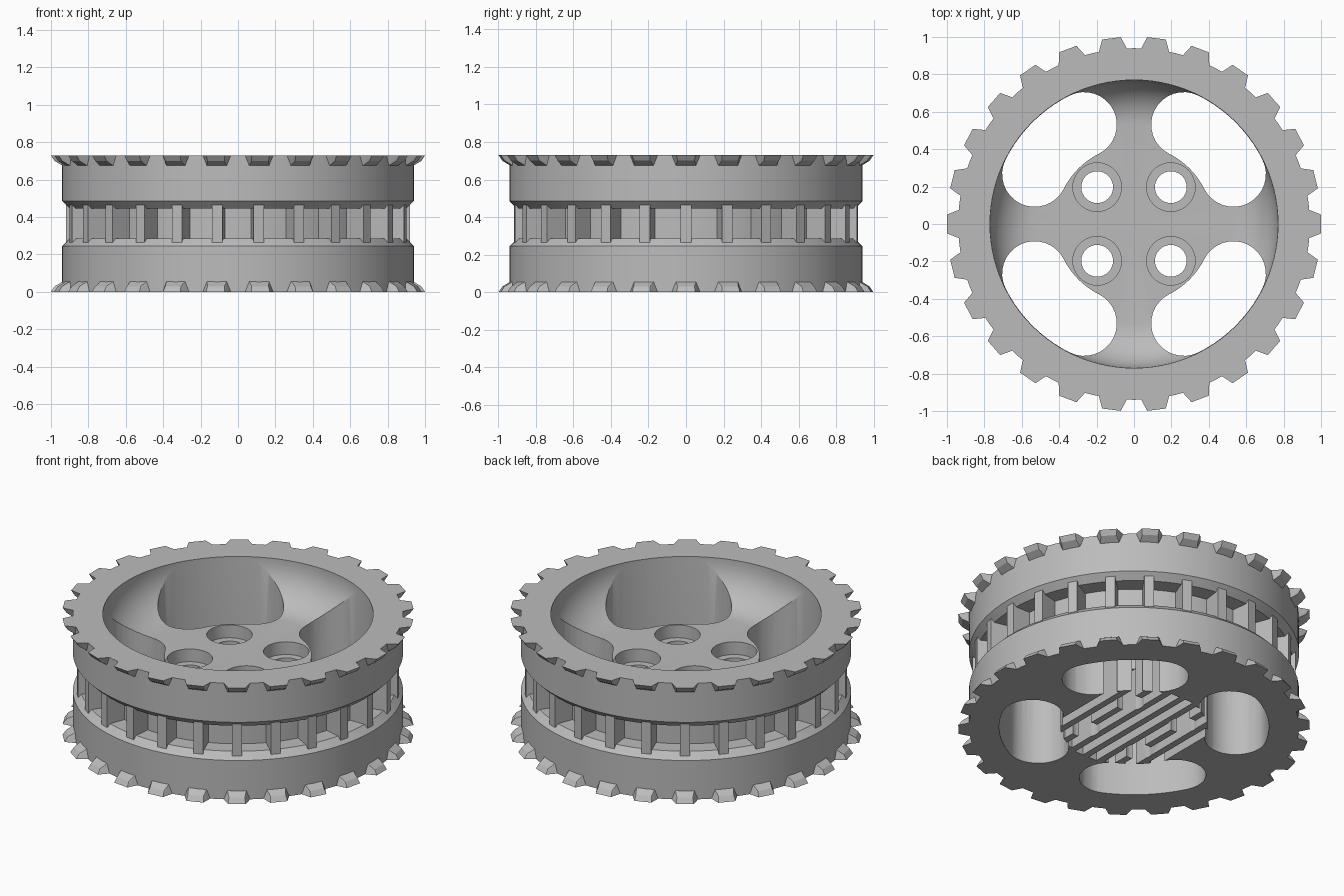
import bpy, bmesh, math
from mathutils import Matrix, Vector

old = bpy.data.objects.get("Cube")
if old:
    bpy.data.objects.remove(old, do_unlink=True)

TEETH = 26
HEIGHT = 0.73
FLOOR = 0.47
TAU = math.tau

grey = bpy.data.materials.new("light grey")
grey.use_nodes = True
grey.diffuse_color = (0.5, 0.5, 0.5, 1)
grey.node_tree.nodes["Principled BSDF"].inputs["Base Color"].default_value = (0.5, 0.5, 0.5, 1)


def make_object(name, bm):
    bmesh.ops.recalc_face_normals(bm, faces=bm.faces)
    mesh = bpy.data.meshes.new(name)
    bm.to_mesh(mesh)
    bm.free()
    obj = bpy.data.objects.new(name, mesh)
    bpy.context.collection.objects.link(obj)
    mesh.materials.append(grey)
    return obj


def add_prism(bm, outline, low, high):
    """Extrude a flat outline between two heights."""
    base = bm.faces.new([bm.verts.new((x, y, low)) for x, y in outline])
    top = bmesh.ops.extrude_face_region(bm, geom=[base])["geom"]
    verts = [v for v in top if isinstance(v, bmesh.types.BMVert)]
    bmesh.ops.translate(bm, verts=verts, vec=(0, 0, high - low))


def arc(cx, cy, radius, start, end, steps):
    return [(cx + radius * math.cos(a), cy + radius * math.sin(a))
            for a in (start + (end - start) * i / steps for i in range(steps + 1))]


def cut(target, cutter):
    cutter.hide_render = True
    mod = target.modifiers.new("cut", 'BOOLEAN')
    mod.operation = 'DIFFERENCE'
    mod.solver = 'EXACT'
    mod.object = cutter
    bpy.context.view_layer.objects.active = target
    bpy.ops.object.modifier_apply(modifier=mod.name)
    bpy.data.objects.remove(cutter, do_unlink=True)


# Wheel body: one revolved profile with a bowl on top and a grooved rim
fillet = arc(0.53, FLOOR + 0.24, 0.24, -math.pi / 2, 0, 10)
profile = [(0, FLOOR)] + fillet + [
    (0.77, HEIGHT), (0.94, HEIGHT), (0.94, 0.485), (0.90, 0.445), (0.80, 0.445),
    (0.80, 0.285), (0.90, 0.285), (0.94, 0.245), (0.94, 0), (0, 0)]
bm = bmesh.new()
ring = [bm.verts.new((r, 0, z)) for r, z in profile]
edges = [bm.edges.new(pair) for pair in zip(ring, ring[1:])]
bmesh.ops.spin(bm, geom=ring + edges, cent=(0, 0, 0), axis=(0, 0, 1),
               angle=TAU, steps=TEETH * 4)
bmesh.ops.remove_doubles(bm, verts=bm.verts, dist=0.0005)
body = make_object("wheel_body", bm)

# Kidney openings between the four spokes
bm = bmesh.new()
MID, HALF = 0.594, 0.174
a0, a1 = math.radians(26.6), math.radians(63.4)
for k in range(4):
    turn = k * TAU / 4
    s, e = a0 + turn, a1 + turn
    outline = (arc(0, 0, MID + HALF, s, e, 14)
               + arc(MID * math.cos(e), MID * math.sin(e), HALF, e, e + math.pi, 16)[1:]
               + arc(0, 0, MID - HALF, e, s, 10)[1:]
               + arc(MID * math.cos(s), MID * math.sin(s), HALF, s + math.pi, s + TAU, 16)[1:-1])
    add_prism(bm, outline, -0.1, HEIGHT + 0.1)
cut(body, make_object("opening_cutter", bm))

# Parallel slots under the hub, leaving thin slats
bm = bmesh.new()
for i in range(-3, 5):
    x = (i - 0.5) * 0.1
    reach = math.sqrt(0.43 ** 2 - x ** 2)
    w = 0.029
    add_prism(bm, [(x - w, -reach), (x + w, -reach), (x + w, reach), (x - w, reach)], -0.1, 0.27)
cut(body, make_object("slot_cutter", bm))

# Counterbored bolt holes
for radius, low in ((0.13, 0.39), (0.085, -0.1)):
    bm = bmesh.new()
    for sx in (-0.197, 0.197):
        for sy in (-0.197, 0.197):
            add_prism(bm, arc(sx, sy, radius, 0, TAU, 32)[:-1], low, HEIGHT)
    cut(body, make_object("hole_cutter", bm))

# Tapered teeth around both faces: half width, radius, distance from the face
tooth = [(0.078, 0.93, 0), (0.05, 1.0, 0), (0.045, 0.98, 0.03),
         (0.055, 0.93, 0.06)]
for name, base, flip in (("bottom_teeth", 0, 1), ("top_teeth", HEIGHT, -1)):
    bm = bmesh.new()
    for k in range(TEETH):
        rot = Matrix.Rotation(k * TAU / TEETH, 3, 'Z')
        verts = [bm.verts.new(rot @ Vector((r, side * w, base + flip * d)))
                 for w, r, d in tooth for side in (-1, 1)]
        bmesh.ops.convex_hull(bm, input=verts)
    make_object(name, bm)

# Ribs bridging the rim groove
bm = bmesh.new()
for k in range(TEETH):
    rot = Matrix.Rotation(k * TAU / TEETH, 3, 'Z')
    corners = [(0.79, -0.028), (0.92, -0.028), (0.92, 0.028), (0.79, 0.028)]
    add_prism(bm, [(rot @ Vector((x, y, 0)))[:2] for x, y in corners], 0.265, 0.465)
make_object("groove_ribs", bm)

# Smooth the curved walls while keeping edges crisp
bpy.ops.object.select_all(action='DESELECT')
body.select_set(True)
bpy.context.view_layer.objects.active = body
bpy.ops.object.shade_smooth_by_angle(angle=math.radians(25))
